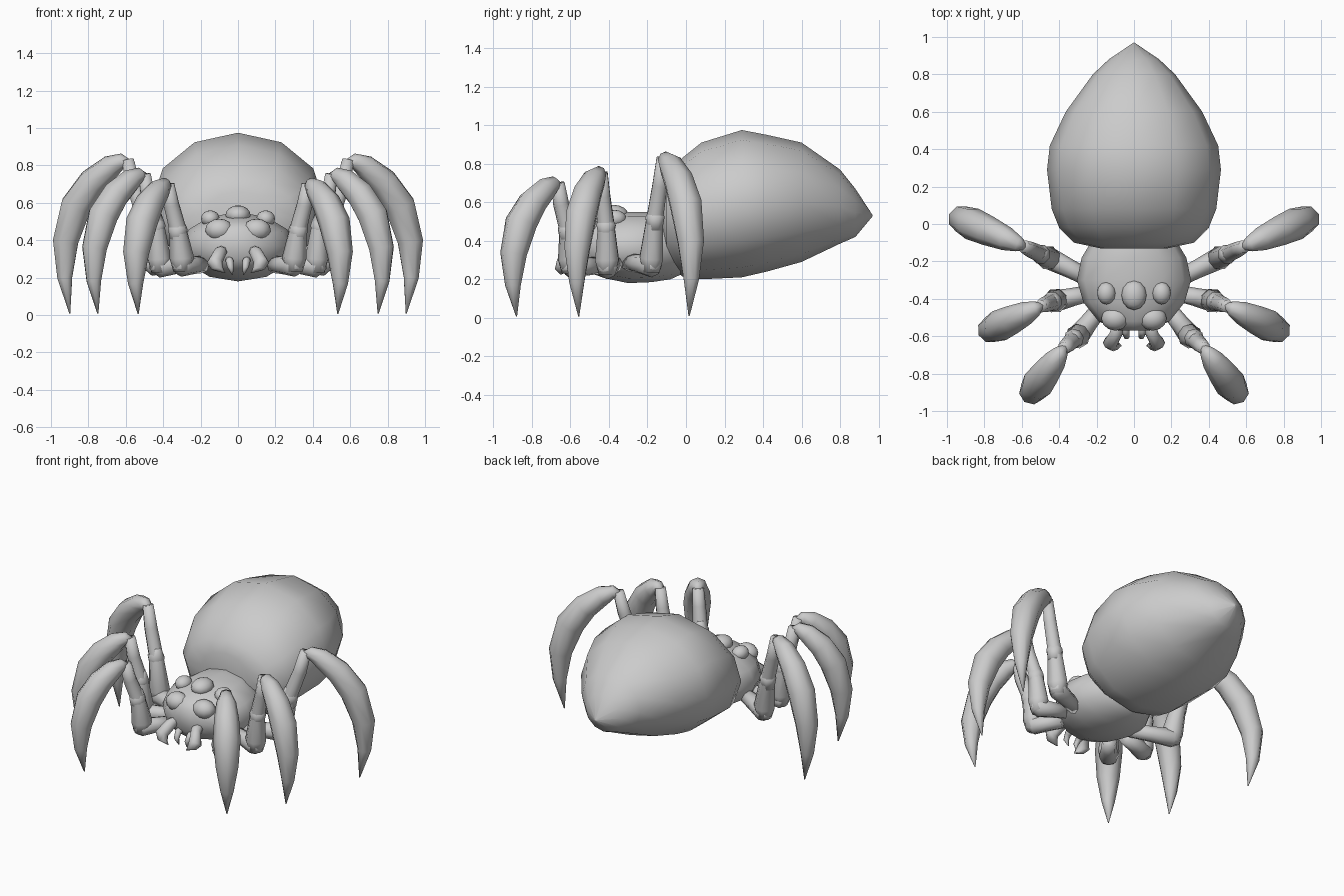
import bpy, bmesh
from math import sin, cos, pi, radians
from mathutils import Vector, Matrix

cube = bpy.data.objects.get("Cube")
if cube:
    bpy.data.objects.remove(cube, do_unlink=True)

grey = bpy.data.materials.new("plain grey")
grey.use_nodes = True
COLOUR = (0.6, 0.6, 0.6, 1)
grey.diffuse_color = COLOUR
grey.node_tree.nodes["Principled BSDF"].inputs["Base Color"].default_value = COLOUR


def finish(name, bm, mirror=False):
    """Turn a bmesh into a smooth grey object, optionally mirrored across x."""
    bmesh.ops.recalc_face_normals(bm, faces=bm.faces)
    for f in bm.faces:
        f.smooth = True
    mesh = bpy.data.meshes.new(name)
    bm.to_mesh(mesh)
    bm.free()
    mesh.materials.append(grey)
    ob = bpy.data.objects.new(name, mesh)
    bpy.context.collection.objects.link(ob)
    if mirror:
        mod = ob.modifiers.new("Mirror", "MIRROR")
        mod.use_mirror_merge = False
    return ob


def loft(bm, rings, sides):
    """Skin rings given as (centre, u axis, v axis), closing both ends."""
    loops = []
    for c, u, v in rings:
        angles = [2 * pi * i / sides for i in range(sides)]
        loops.append([bm.verts.new(c + u * sin(a) + v * cos(a)) for a in angles])
    for a, b in zip(loops, loops[1:]):
        for i in range(sides):
            j = (i + 1) % sides
            bm.faces.new((a[i], a[j], b[j], b[i]))
    bm.faces.new(loops[0])
    bm.faces.new(loops[-1])


def body(name, sections, sides=12):
    """Loft along y from (y, bottom, top, half width) sections."""
    bm = bmesh.new()
    loft(bm, [(Vector((0, y, (lo + hi) / 2)), Vector((w, 0, 0)),
               Vector((0, 0, (hi - lo) / 2))) for y, lo, hi, w in sections], sides)
    return finish(name, bm)


def limb(name, points, radii, side, sides=8):
    """Tapered tube along a path bending about the fixed side axis."""
    points = [Vector(p) for p in points]
    rings = []
    for i, (p, r) in enumerate(zip(points, radii)):
        t = (points[min(i + 1, len(points) - 1)] - points[max(i - 1, 0)]).normalized()
        v = t.cross(side).normalized()
        rings.append((p, side * r, v * r))
    bm = bmesh.new()
    loft(bm, rings, sides)
    return finish(name, bm, mirror=True)


def eye(name, centre, size, mirror=True):
    bm = bmesh.new()
    bmesh.ops.create_uvsphere(bm, u_segments=12, v_segments=8, radius=1,
                              matrix=Matrix.LocRotScale(Vector(centre), None, Vector(size)))
    return finish(name, bm, mirror)


# Abdomen and head
body("abdomen", [
    (-0.13, 0.42, 0.66, 0.18), (-0.10, 0.29, 0.74, 0.32), (-0.02, 0.215, 0.83, 0.40),
    (0.08, 0.2, 0.91, 0.44), (0.29, 0.21, 0.975, 0.465), (0.42, 0.24, 0.95, 0.45),
    (0.6, 0.29, 0.91, 0.365), (0.8, 0.385, 0.77, 0.22), (0.88, 0.42, 0.67, 0.135),
    (0.97, 0.528, 0.532, 0.002)])
body("head", [
    (-0.57, 0.3, 0.46, 0.08), (-0.52, 0.24, 0.50, 0.19), (-0.42, 0.205, 0.53, 0.27),
    (-0.30, 0.18, 0.55, 0.305), (-0.18, 0.185, 0.55, 0.28), (-0.08, 0.2, 0.55, 0.22),
    (0.03, 0.25, 0.5, 0.15)])

# Eyes
eye("front_eyes", (0.1, -0.505, 0.455), (0.075, 0.065, 0.06))
eye("side_eyes", (0.148, -0.37, 0.515), (0.05, 0.06, 0.045))
eye("middle_eye", (0, -0.38, 0.535), (0.067, 0.08, 0.052), mirror=False)

# Jaws and small inner fangs
X = Vector((1, 0, 0))
limb("jaws", [(0.08, -0.50, 0.35), (0.095, -0.585, 0.335), (0.125, -0.635, 0.28),
              (0.11, -0.65, 0.245), (0.07, -0.65, 0.225)],
     [0.025, 0.036, 0.042, 0.032, 0.004], X)
limb("inner_fangs", [(0.05, -0.51, 0.3), (0.045, -0.575, 0.29), (0.04, -0.6, 0.255),
                     (0.03, -0.59, 0.215)], [0.02, 0.022, 0.017, 0.003], X)

# Legs: name, hip, low joint, knee, outermost plan point
LEGS = [
    ("back", (0.22, -0.30, 0.29), (0.46, -0.18, 0.27), (0.59, -0.12, 0.83), (1.0, 0.06)),
    ("middle", (0.24, -0.37, 0.28), (0.42, -0.41, 0.26), (0.50, -0.44, 0.755), (0.83, -0.595)),
    ("front", (0.19, -0.46, 0.27), (0.30, -0.60, 0.265), (0.375, -0.665, 0.70), (0.585, -0.95)),
]
# Claw profile: outward fraction, height fraction, radius
CLAW = [(-0.02, 0.97, 0.022), (0.07, 0.985, 0.042), (0.22, 0.95, 0.064), (0.46, 0.85, 0.08),
        (0.67, 0.7, 0.088), (0.81, 0.47, 0.073), (0.82, 0.24, 0.043), (0.755, 0.01, 0.003)]

for name, hip, low, knee, outer in LEGS:
    hip, low, knee = Vector(hip), Vector(low), Vector(knee)
    reach = Vector((*outer, 0)) - Vector((knee.x, knee.y, 0))
    side = Vector((-reach.y, reach.x, 0)).normalized()
    out = reach.normalized()
    up = Vector((0, 0, 1))

    # Thigh runs outward from the body to the low joint
    limb(name + "_thighs", [hip, hip.lerp(low, 0.5), low, low + out * 0.045 + up * 0.01],
         [0.045, 0.05, 0.06, 0.03], side)
    # Shin rises from the low joint to the knee
    mid = low.lerp(knee, 0.45) - out * 0.02
    limb(name + "_shins", [low - up * 0.035, low + up * 0.04, mid, low.lerp(knee, 0.75), knee],
         [0.045, 0.066, 0.046, 0.042, 0.035], side)
    # Knuckle at the shin's bend
    limb(name + "_knuckles", [mid - up * 0.07, mid, mid + up * 0.06 - out * 0.012],
         [0.04, 0.054, 0.02], side)
    # Curved claw sweeps out and down to the ground
    base = Vector((knee.x, knee.y, 0))
    scale = 0.82 + 0.18 * (reach.length / 0.45)
    limb(name + "_claws", [base + reach * f + up * h * (knee.z + 0.005) for f, h, r in CLAW],
         [r * scale for f, h, r in CLAW], side)
